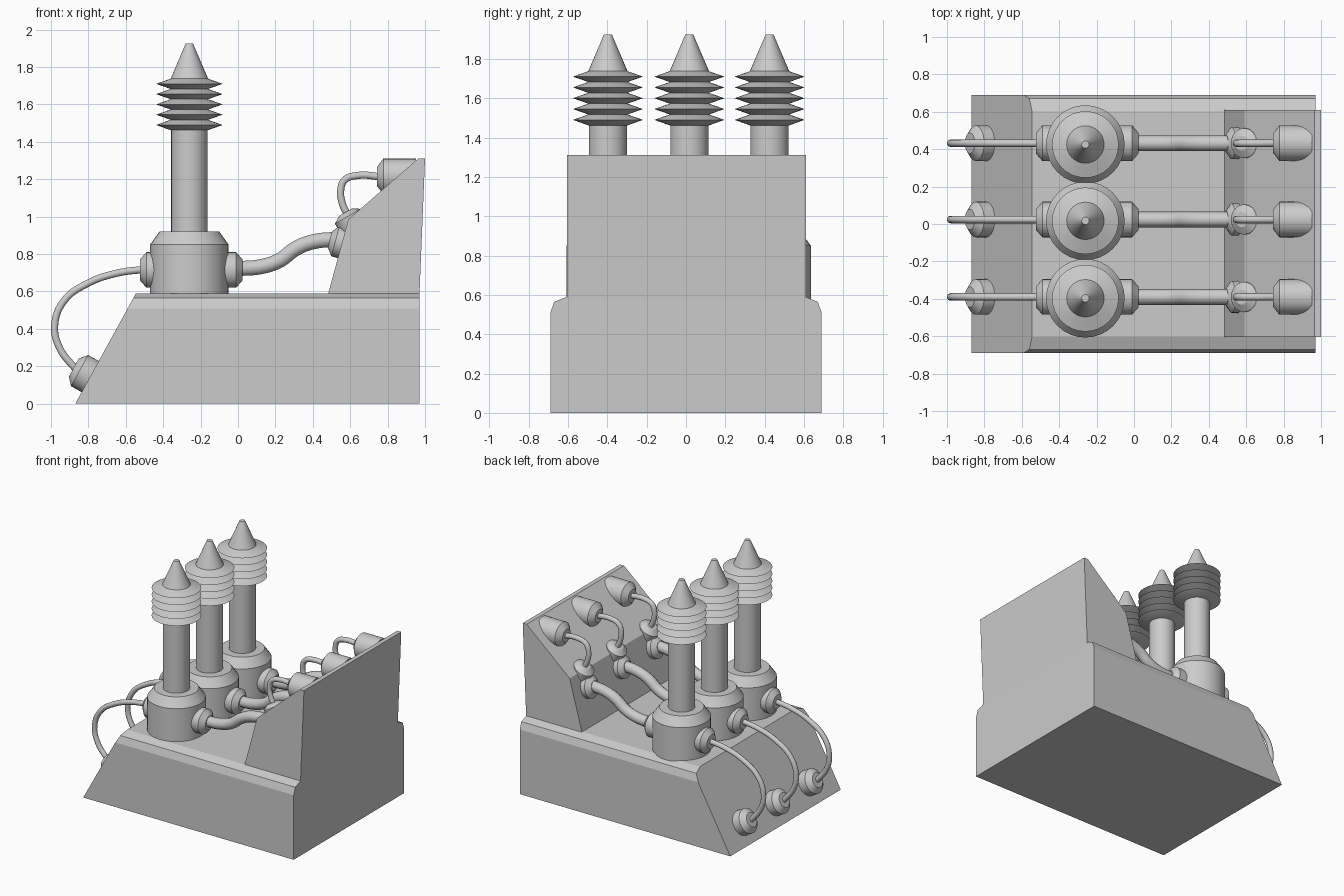
import bpy, bmesh, math
from mathutils import Vector

if "Cube" in bpy.data.objects:
    bpy.data.objects.remove(bpy.data.objects["Cube"])


def finish(name, bm, smooth=False):
    bmesh.ops.recalc_face_normals(bm, faces=bm.faces)
    mesh = bpy.data.meshes.new(name)
    bm.to_mesh(mesh)
    bm.free()
    ob = bpy.data.objects.new(name, mesh)
    bpy.context.collection.objects.link(ob)
    if smooth:
        bpy.ops.object.select_all(action='DESELECT')
        ob.select_set(True)
        bpy.context.view_layer.objects.active = ob
        bpy.ops.object.shade_smooth_by_angle(angle=math.radians(30))
    return ob


def loft(name, start, end):
    """Solid between two matching outlines."""
    bm = bmesh.new()
    a = [bm.verts.new(p) for p in start]
    b = [bm.verts.new(p) for p in end]
    n = len(a)
    bm.faces.new(a)
    bm.faces.new(b)
    for i in range(n):
        j = (i + 1) % n
        bm.faces.new((a[i], a[j], b[j], b[i]))
    return finish(name, bm)


def lathe(name, profile, origin, axis=(0, 0, 1), sides=32):
    """Solid of revolution from (radius, height) pairs."""
    bm = bmesh.new()
    rings = [[bm.verts.new((r * math.cos(2 * math.pi * i / sides),
                            r * math.sin(2 * math.pi * i / sides), h))
              for i in range(sides)] for r, h in profile]
    for a, b in zip(rings, rings[1:]):
        for i in range(sides):
            j = (i + 1) % sides
            bm.faces.new((a[i], a[j], b[j], b[i]))
    bm.faces.new(rings[0])
    bm.faces.new(rings[-1])
    ob = finish(name, bm, True)
    ob.location = origin
    ob.rotation_euler = Vector((0, 0, 1)).rotation_difference(Vector(axis)).to_euler()
    return ob


def cable(name, points, y, radius):
    cu = bpy.data.curves.new(name, 'CURVE')
    cu.dimensions = '3D'
    cu.bevel_depth = radius
    cu.bevel_resolution = 3
    cu.resolution_u = 8
    cu.use_fill_caps = True
    sp = cu.splines.new('BEZIER')
    sp.bezier_points.add(len(points) - 1)
    for bp, (x, z) in zip(sp.bezier_points, points):
        bp.co = (x, y, z)
        bp.handle_left_type = bp.handle_right_type = 'AUTO'
    ob = bpy.data.objects.new(name, cu)
    bpy.context.collection.objects.link(ob)


# Base: bevelled cross-section with a slanted left end
half = [(0.69, 0), (0.69, 0.51), (0.67, 0.565), (0.605, 0.59)]
section = half + [(-y, z) for y, z in reversed(half)]
loft("base", [(-0.87 + 0.55 * z, y, z) for y, z in section],
     [(0.97, y, z) for y, z in section])

# Sloped back panel
panel = [(0.48, 0.58), (0.59, 0.985), (0.965, 1.312), (1.0, 1.312), (0.97, 0.58)]
loft("back_panel", [(x, -0.605, z) for x, z in panel],
     [(x, 0.61, z) for x, z in panel])

# Ribbed insulator outline
ribs = [(0.10, 1.462)]
for k in range(5):
    z = 1.49 + 0.055 * k
    ribs += [(0.178, z), (0.10, z + 0.0275)]
tower = [(0.21, 0.58), (0.21, 0.85), (0.16, 0.92), (0.097, 0.92), (0.097, 1.462)]
tower += ribs + [(0.02, 1.925)]

# Socket outline, heights measured from the mounting surface
socket = [(0.095, -0.08), (0.095, 0.065), (0.055, 0.10)]

for n, y in enumerate((-0.397, 0.017, 0.425), 1):
    yc = y + 0.007
    # Towers
    lathe(f"tower_{n}", tower, (-0.26, y, 0))
    # Drum sockets on both sides
    lathe(f"left_drum_socket_{n}", socket, (-0.425, yc, 0.715), (-1, 0, 0))
    lathe(f"right_drum_socket_{n}", socket, (-0.075, yc, 0.715), (1, 0, 0))
    # Socket on the slanted base end
    lathe(f"base_socket_{n}", socket, (-0.79, yc, 0.145), (-0.876, 0, 0.482))
    # Panel sockets: lower face, edge and upper slope
    lathe(f"panel_lower_socket_{n}", [(0.085, -0.05), (0.085, 0.03), (0.045, 0.06)],
          (0.55, yc, 0.862), (-0.966, 0, 0.259))
    lathe(f"panel_edge_socket_{n}", [(0.08, -0.06), (0.08, 0.025), (0.04, 0.05)],
          (0.60, yc, 0.98), (-0.5, 0, 0.866))
    lathe(f"panel_upper_socket_{n}", [(0.05, 0), (0.095, 0.035), (0.095, 0.21)],
          (0.742, yc, 1.215), (1, 0, 0))
    # Cables
    cable(f"left_cable_{n}", [(-0.48, 0.72), (-0.65, 0.697), (-0.81, 0.64),
          (-0.93, 0.55), (-0.98, 0.42), (-0.955, 0.30), (-0.86, 0.175)], yc, 0.02)
    cable(f"thick_cable_{n}", [(0.0, 0.722), (0.12, 0.732), (0.22, 0.765),
          (0.31, 0.83), (0.40, 0.865), (0.53, 0.88)], yc, 0.042)
    cable(f"panel_cable_{n}", [(0.59, 1.0), (0.558, 1.07), (0.549, 1.14),
          (0.57, 1.195), (0.64, 1.22), (0.77, 1.212)], yc, 0.02)
